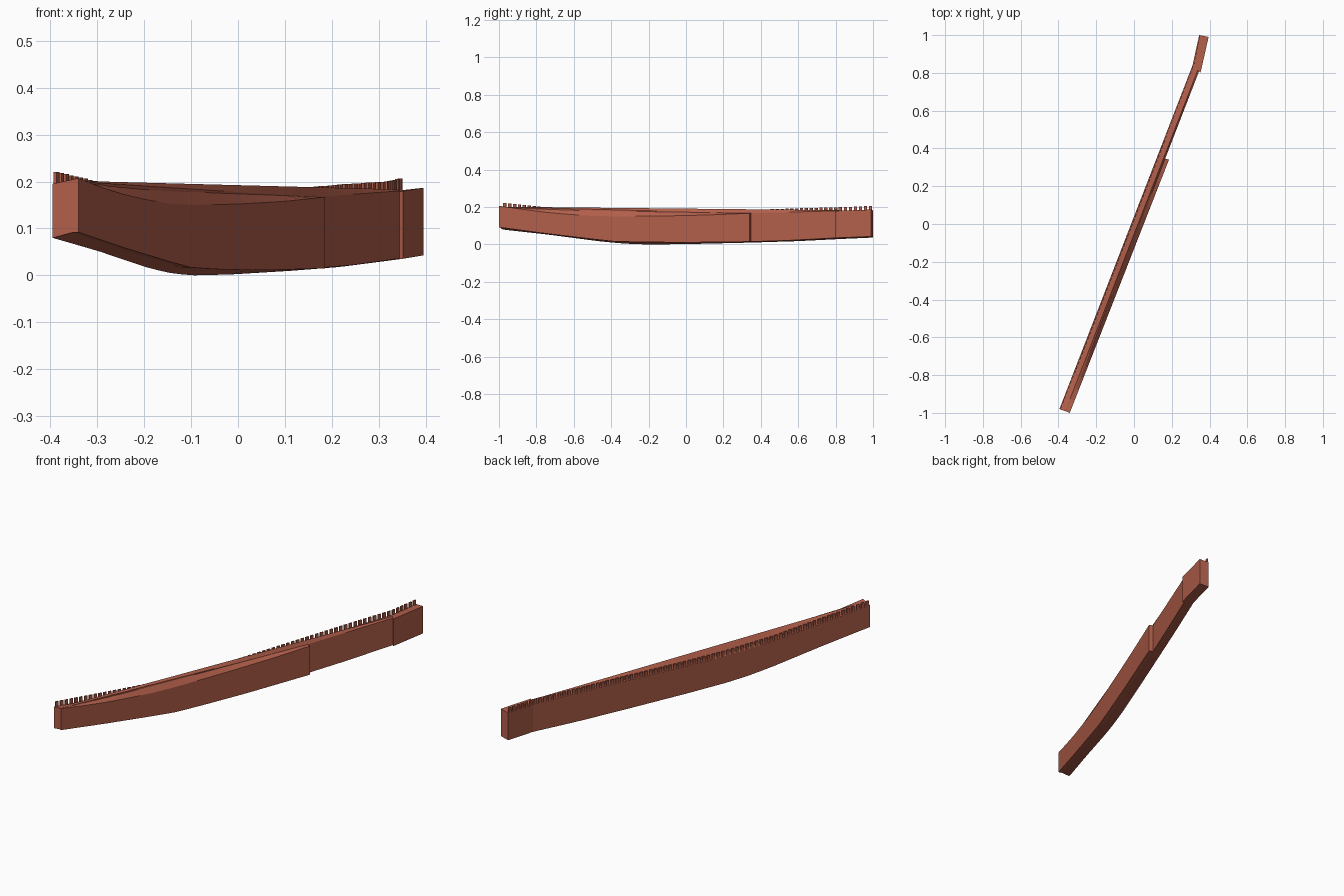
import bpy, bmesh
from mathutils import Vector

cube = bpy.data.objects.get("Cube")
if cube:
    bpy.data.objects.remove(cube)

clay = bpy.data.materials.new("brick_red")
clay.use_nodes = True
clay.diffuse_color = (0.45, 0.115, 0.07, 1)
clay.node_tree.nodes["Principled BSDF"].inputs["Base Color"].default_value = clay.diffuse_color

# Height profiles along the wall: (y, z)
BACK_BASE = [(-0.98, 0.08), (-0.73, 0.052), (-0.6, 0.035), (-0.47, 0.018), (-0.35, 0.006),
             (-0.22, 0), (0, 0.002), (0.34, 0.01), (0.6, 0.018), (0.84, 0.03), (1, 0.037)]
BACK_TOP = [(-0.98, 0.195), (-0.73, 0.172), (-0.47, 0.15), (-0.22, 0.143), (0, 0.147),
            (0.3, 0.158), (0.6, 0.168), (0.84, 0.174), (1, 0.181)]
FRONT_BASE = [(-1, 0.092), (-0.76, 0.06), (-0.51, 0.03), (-0.39, 0.017), (-0.25, 0.013),
              (0, 0.011), (0.34, 0.015), (0.55, 0.022), (0.81, 0.036), (1, 0.043)]
FRONT_TOP = [(-1, 0.207), (-0.89, 0.19), (-0.76, 0.173), (-0.64, 0.162), (-0.51, 0.153),
             (-0.39, 0.15), (-0.13, 0.152), (0.13, 0.158), (0.34, 0.167), (0.81, 0.18), (1, 0.187)]
RIDGE = [(-1, 0.202), (0.84, 0.183)]
INNER_TOP = [(-1, 0.203), (-0.93, 0.199), (0.34, 0.167), (0.81, 0.18)]


def height(profile, y):
    """Linear interpolation of a height profile."""
    for (y0, z0), (y1, z1) in zip(profile, profile[1:]):
        if y <= y1:
            return z0 + (z1 - z0) * max(0, (y - y0) / (y1 - y0))
    return profile[-1][1]


def finish(name, bm):
    bmesh.ops.recalc_face_normals(bm, faces=bm.faces)
    mesh = bpy.data.meshes.new(name)
    bm.to_mesh(mesh)
    bm.free()
    mesh.materials.append(clay)
    obj = bpy.data.objects.new(name, mesh)
    bpy.context.collection.objects.link(obj)


def loft(name, edges, steps):
    """Skin a closed section; each corner is (plan start, plan end, profile)."""
    bm = bmesh.new()
    rings = []
    for i in range(steps + 1):
        ring = []
        for start, end, profile in edges:
            p = Vector(start).lerp(Vector(end), i / steps)
            ring.append(bm.verts.new((p.x, p.y, height(profile, p.y))))
        rings.append(ring)
    n = len(edges)
    for a, b in zip(rings, rings[1:]):
        for k in range(n):
            bm.faces.new((a[k], a[(k + 1) % n], b[(k + 1) % n], b[k]))
    bm.faces.new(rings[0])
    bm.faces.new(rings[-1])
    finish(name, bm)


# Main wall with a raised straight ridge
back = ((-0.395, -0.98), (0.31, 0.84))
front = ((-0.354, -0.994), (0.345, 0.81))
ridge = ((-0.364, -0.991), (0.338, 0.816))
loft("main_wall", [(*back, BACK_BASE), (*back, BACK_TOP), (*ridge, RIDGE),
                   (*front, INNER_TOP), (*front, FRONT_BASE)], 28)

# Lower outer slab along the front
slab_in = ((-0.36, -0.992), (0.163, 0.347))
slab_out = ((-0.34, -1.0), (0.185, 0.34))
loft("front_slab", [(*slab_in, FRONT_BASE), (*slab_in, INNER_TOP),
                    (*slab_out, FRONT_TOP), (*slab_out, FRONT_BASE)], 22)

# Angled end section
end_back = ((0.31, 0.84), (0.345, 1.0))
end_front = ((0.352, 0.8), (0.395, 0.99))
loft("end_wall", [(*end_back, BACK_BASE), (*end_back, BACK_TOP),
                  (*end_front, FRONT_TOP), (*end_front, FRONT_BASE)], 2)

# Battlement teeth along the back edge
bm = bmesh.new()
for (start, end), count in ((back, 70), (end_back, 6)):
    start, end = Vector(start), Vector(end)
    along = (end - start).normalized()
    inward = Vector((along.y, -along.x)) * 0.007
    pitch = (end - start).length / count
    for i in range(count):
        a = start + along * pitch * (i + 0.2)
        b = a + along * pitch * 0.6
        corners = (a, b, b + inward, a + inward)
        low = [bm.verts.new((p.x, p.y, height(BACK_TOP, a.y) - 0.003)) for p in corners]
        high = [bm.verts.new((p.x, p.y, height(BACK_TOP, a.y) + 0.026)) for p in corners]
        bm.faces.new(low)
        bm.faces.new(high)
        for k in range(4):
            j = (k + 1) % 4
            bm.faces.new((low[k], low[j], high[j], high[k]))
finish("battlements", bm)
